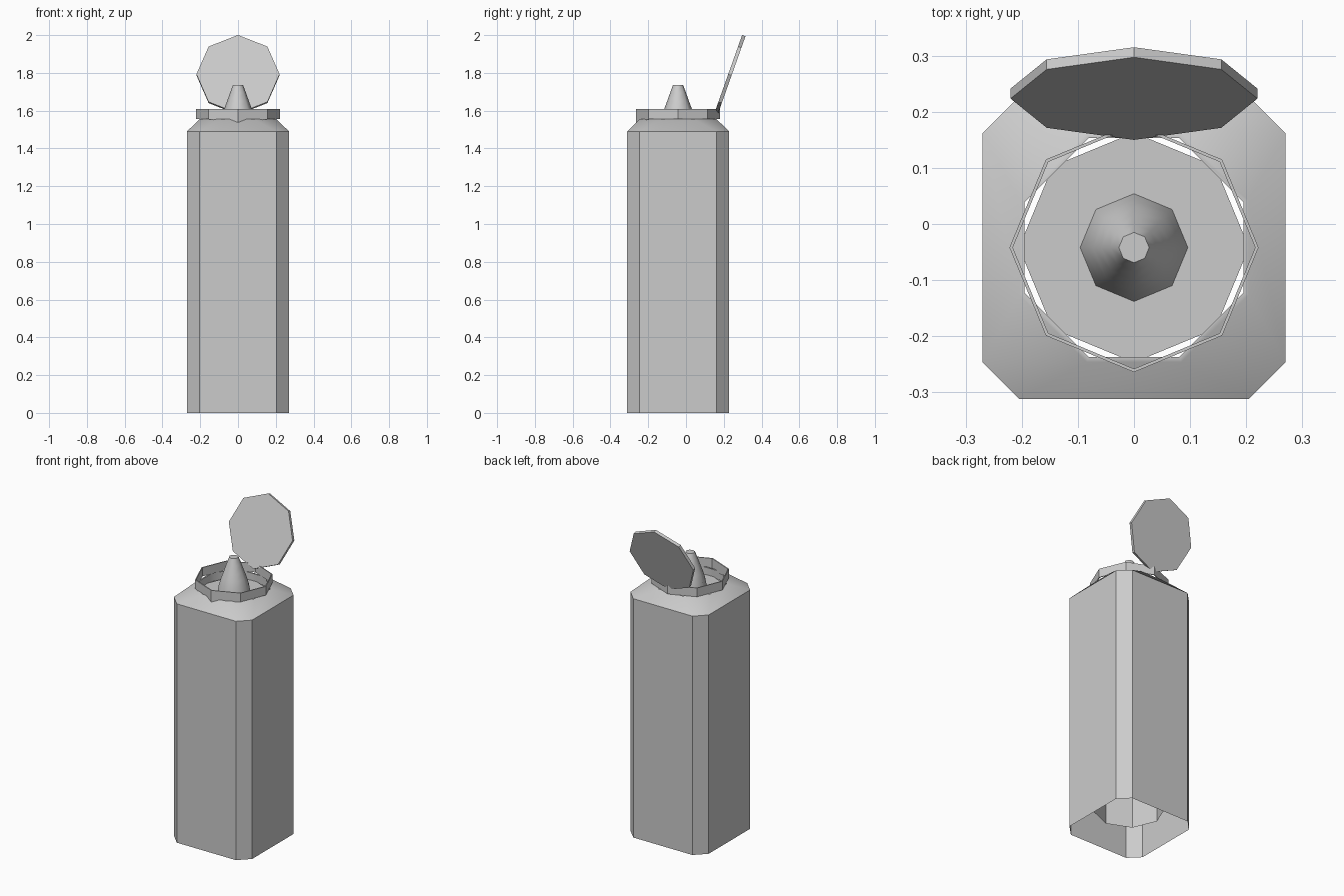
import bpy, math
from mathutils import Vector

if "Cube" in bpy.data.objects:
    bpy.data.objects.remove(bpy.data.objects["Cube"])

CY = -0.042  # centre line of the bottle


def octagon(r, z, turn=0.0):
    a = [math.radians(turn + 45 * i) for i in range(8)]
    return [Vector((r * math.cos(t), r * math.sin(t) + CY, z)) for t in a]


def chamfered(half, inner, z):
    pts = [(half, -inner), (half, inner), (inner, half), (-inner, half),
           (-half, inner), (-half, -inner), (-inner, -half), (inner, -half)]
    return [Vector((x, y + CY, z)) for x, y in pts]


def loft(name, rings, cap_start=False, cap_end=False, closed=False, smooth=0):
    n, m = 8, len(rings)
    verts = [p for ring in rings for p in ring]
    faces = []
    for k in range(m if closed else m - 1):
        a, b = k * n, ((k + 1) % m) * n
        for i in range(n):
            j = (i + 1) % n
            faces.append((a + i, a + j, b + j, b + i))
    if cap_start:
        faces.append(tuple(reversed(range(n))))
    if cap_end:
        faces.append(tuple(range((m - 1) * n, m * n)))
    mesh = bpy.data.meshes.new(name)
    mesh.from_pydata(verts, [], faces)
    ob = bpy.data.objects.new(name, mesh)
    bpy.context.collection.objects.link(ob)
    if smooth:
        bpy.ops.object.select_all(action='DESELECT')
        ob.select_set(True)
        bpy.context.view_layer.objects.active = ob
        bpy.ops.object.shade_smooth_by_angle(angle=math.radians(smooth))
    return ob


# Open-bottomed bottle shell with chamfered corners
loft("bottle_body", [chamfered(0.27, 0.204, 0), chamfered(0.27, 0.204, 1.49)])

# Sloped shoulder blending the body into an eight-sided neck opening
neck = 1 / math.cos(math.pi / 8)
loft("shoulder", [chamfered(0.27, 0.204, 1.49),
                  octagon(0.204 * neck, 1.555, -22.5),
                  octagon(0.195 * neck, 1.555, -22.5),
                  octagon(0.195 * neck, 1.50, -22.5)], smooth=50)

# Inner tube, closed by the disc under the nozzle
loft("inner_tube", [octagon(0.205, 0.12), octagon(0.205, 1.51)], cap_end=True)

# Thin collar, its front corner dipping onto the shoulder
rings = [octagon(0.222, 1.555), octagon(0.222, 1.61),
         octagon(0.216, 1.61), octagon(0.216, 1.555)]
for k in (0, 3):
    rings[k][6].z = 1.535
loft("collar", rings, closed=True)

# Curved pouring nozzle
profile = [(0.096, 1.51), (0.086, 1.565), (0.073, 1.61), (0.058, 1.65),
           (0.042, 1.695), (0.027, 1.735)]
loft("nozzle", [octagon(r, z) for r, z in profile], cap_end=True, smooth=50)

# Lid tilted open at the back
up = Vector((0, 0.147, 0.414)).normalized()
back = Vector((0, up.z, -up.y))
centre = Vector((0, 0.2235, 1.793))
lid = []
for depth in (0.019, 0.0):
    ring = []
    for i in range(8):
        t = math.pi / 4 * i
        ring.append(centre + back * depth + Vector((1, 0, 0)) * 0.22 * math.cos(t)
                    + up * 0.22 * math.sin(t))
    lid.append(ring)
loft("lid", lid, cap_start=True, cap_end=True)
